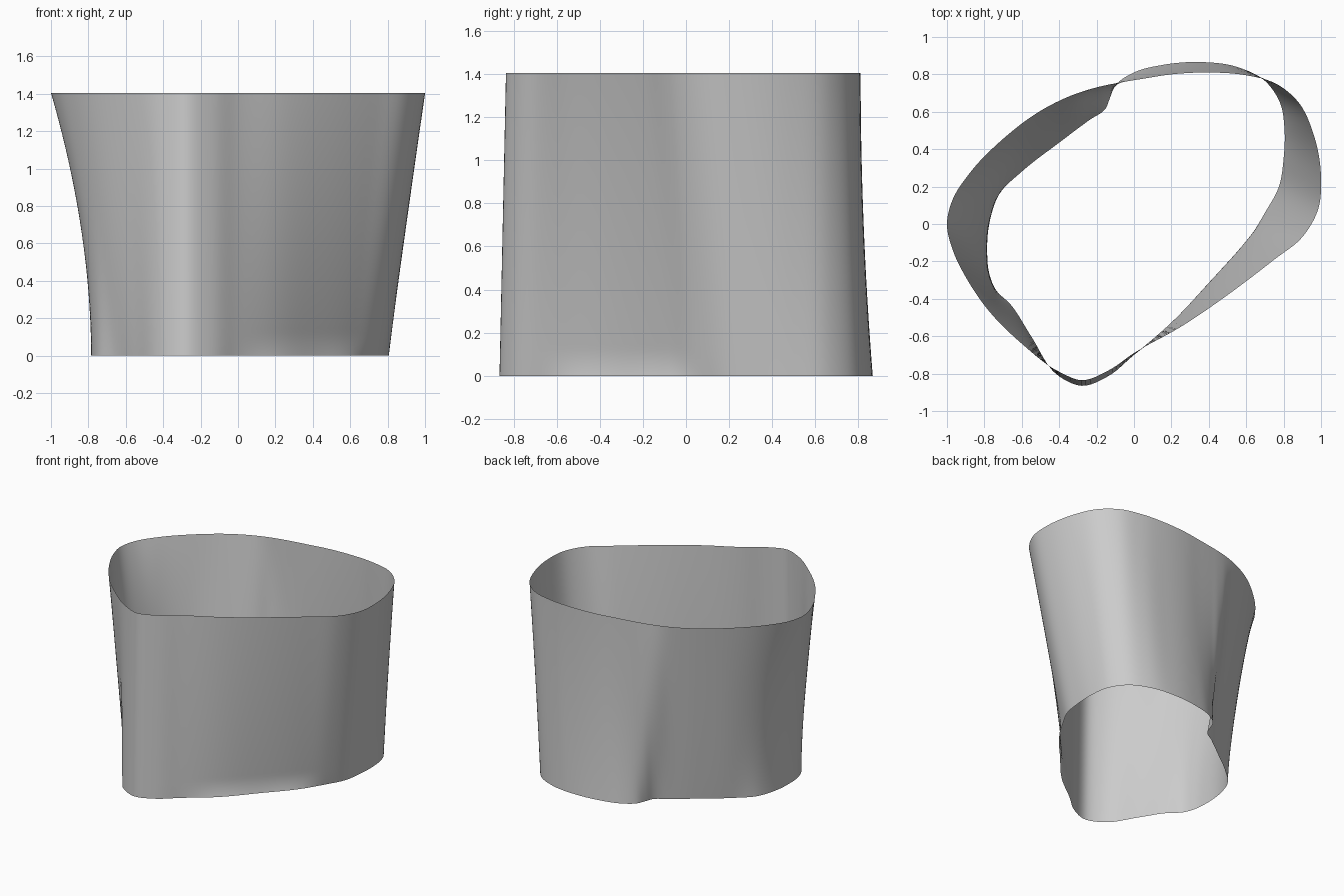
import bpy, bmesh
from mathutils import Vector

if "Cube" in bpy.data.objects:
    bpy.data.objects.remove(bpy.data.objects["Cube"])

HEIGHT, LEVELS, SUB = 1.405, 40, 6

# Matching stations round the band: bottom x, y, top x, y
STATIONS = [
    (-.785, -.15, -1.0, 0), (-.77, .02, -.97, .13), (-.72, .16, -.88, .27),
    (-.60, .28, -.70, .455), (-.40, .435, -.50, .605), (-.24, .555, -.34, .685),
    (-.15, .62, -.22, .725), (-.13, .67, -.15, .742), (-.10, .74, -.07, .757),
    (0, .81, .05, .777), (.15, .85, .20, .80), (.35, .866, .40, .81),
    (.55, .84, .60, .795), (.70, .765, .76, .75), (.78, .65, .88, .65),
    (.805, .50, .96, .48), (.80, .35, 1.0, .25), (.775, .20, .985, .08),
    (.70, .06, .90, -.07), (.60, -.07, .75, -.19), (.40, -.30, .50, -.38),
    (.20, -.52, .25, -.55), (0, -.70, 0, -.69), (-.14, -.815, -.14, -.785),
    (-.28, -.865, -.28, -.835), (-.40, -.815, -.40, -.79), (-.55, -.60, -.60, -.64),
    (-.66, -.43, -.78, -.46), (-.74, -.35, -.89, -.30), (-.775, -.26, -.965, -.15)]

# Wall curvature: >1 flares late (left side), negative settles early (back, crease)
EASE = {0: 1.9, 1: 1.9, 2: 1.6, 28: 1.7, 29: 1.9, 6: -2, 7: -3, 8: -3,
        9: -2.3, 10: -2, 11: -2, 12: -1.6}


def ease(i, s):
    e = EASE.get(i, 1)
    return s ** e if e > 0 else 1 - (1 - s) ** -e


def ring(s):
    """Smooth closed section at height fraction s."""
    pts = []
    for i, (bx, by, tx, ty) in enumerate(STATIONS):
        p = Vector((bx, by)).lerp(Vector((tx, ty)), ease(i, s))
        if 19 <= i <= 21:  # small lip along the front lower edge
            p += Vector((.66, -.75)) * .018 * max(0, 1 - s / .09) ** 2
        pts.append(p)
    n, out = len(pts), []

    def slope(i):
        a, b, c = pts[i - 1], pts[i % n], pts[(i + 1) % n]
        d0, d1 = (b - a).length, (c - b).length
        return ((b - a) / d0 * d1 + (c - b) / d1 * d0) / (d0 + d1)

    for i in range(n):
        a, b = pts[i], pts[(i + 1) % n]
        d = (b - a).length
        m0, m1 = slope(i) * d, slope((i + 1) % n) * d
        for k in range(SUB):
            t = k / SUB
            out.append(a * (2*t**3 - 3*t*t + 1) + m0 * (t**3 - 2*t*t + t)
                       + b * (3*t*t - 2*t**3) + m1 * (t**3 - t*t))
    return out


# Open band lofted from the bottom section to the top section
bm = bmesh.new()
rows = []
for j in range(LEVELS + 1):
    s = (j / LEVELS) ** 1.3
    rows.append([bm.verts.new((p.x, p.y, s * HEIGHT)) for p in ring(s)])
for lo, hi in zip(rows, rows[1:]):
    for k in range(len(lo)):
        # stations run clockwise, so wind to face outward
        bm.faces.new((lo[k], hi[k], hi[k - 1], lo[k - 1])[::-1])
for f in bm.faces:
    f.smooth = True
bm.normal_update()
f = max(bm.faces, key=lambda q: q.calc_center_median().x)
if f.normal.x < 0:
    bmesh.ops.reverse_faces(bm, faces=bm.faces[:])
mesh = bpy.data.meshes.new("tapered_band")
bm.to_mesh(mesh)
bm.free()
bpy.context.collection.objects.link(bpy.data.objects.new("tapered_band", mesh))
